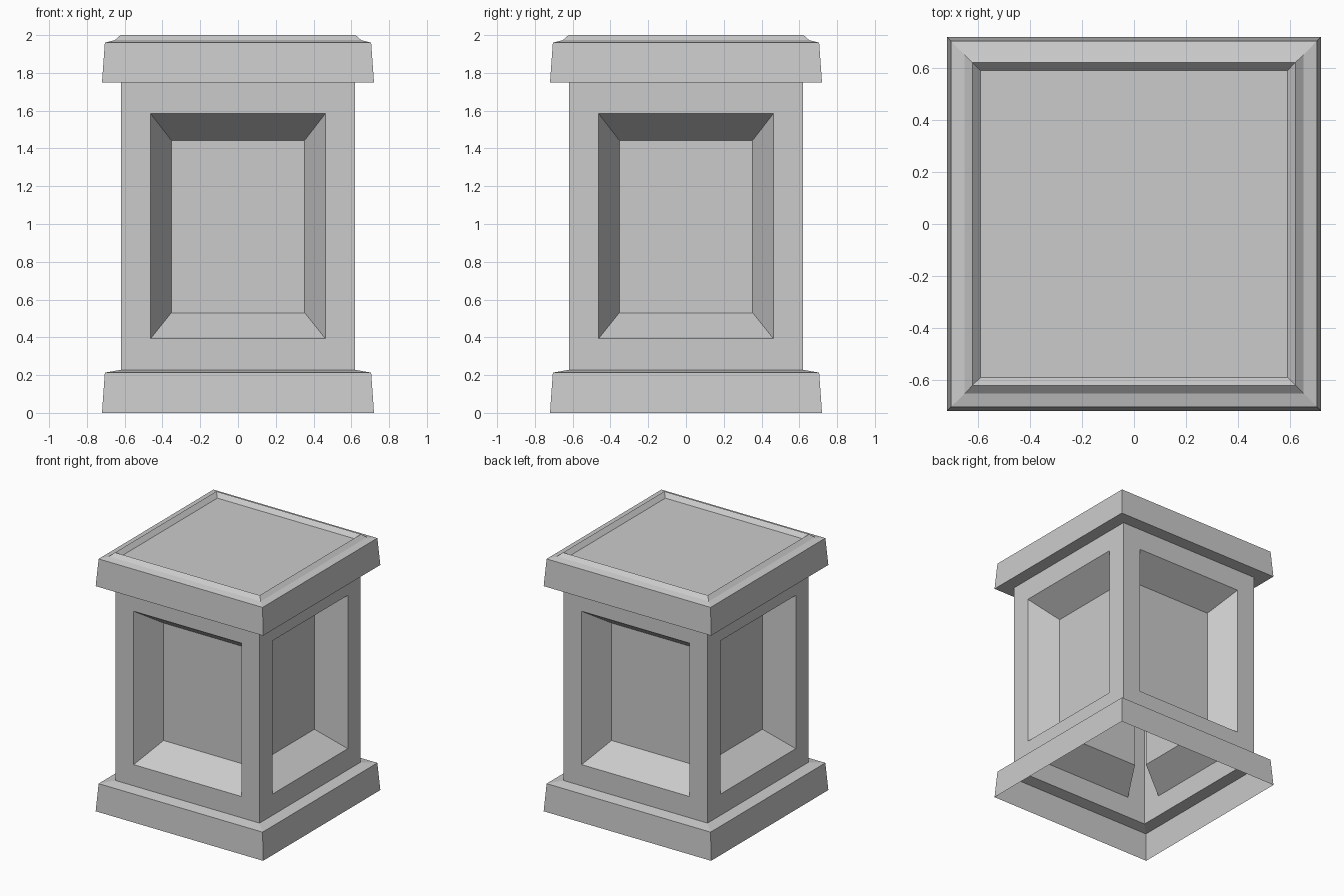
import bpy
import bmesh
from math import pi
from mathutils import Matrix

if "Cube" in bpy.data.objects:
    bpy.data.objects.remove(bpy.data.objects["Cube"])


def loft(bm, rings, close=False):
    """Bridge successive four-cornered rings; optionally fill the last one."""
    loops = [[bm.verts.new(p) for p in ring] for ring in rings]
    for a, b in zip(loops, loops[1:]):
        for i in range(4):
            j = (i + 1) % 4
            bm.faces.new((a[i], a[j], b[j], b[i]))
    if close:
        bm.faces.new(loops[-1])


def square(h, z):
    return [(-h, -h, z), (h, -h, z), (h, h, z), (-h, h, z)]


def upright(h, z0, z1, y):
    return [(-h, y, z0), (h, y, z0), (h, y, z1), (-h, y, z1)]


def finish(bm, name):
    bmesh.ops.remove_doubles(bm, verts=bm.verts, dist=0.0005)
    mesh = bpy.data.meshes.new(name)
    bm.to_mesh(mesh)
    bm.free()
    bpy.context.collection.objects.link(bpy.data.objects.new(name, mesh))


def moulding(name, profile, close=False):
    bm = bmesh.new()
    loft(bm, [square(h, z) for h, z in profile], close)
    finish(bm, name)


# Plinth: open underneath, tapered skirt and sloping ledge
moulding("plinth", [(0.72, 0), (0.705, 0.213), (0.62, 0.228)])

# Shaft: one deep bevelled panel, repeated on four sides
bm = bmesh.new()
for k in range(4):
    first = len(bm.verts)
    loft(bm, [upright(0.62, 0.228, 1.75, -0.62),
              upright(0.463, 0.393, 1.585, -0.62),
              upright(0.353, 0.53, 1.443, -0.41)], close=True)
    bm.verts.ensure_lookup_table()
    bmesh.ops.rotate(bm, verts=bm.verts[first:], cent=(0, 0, 0),
                     matrix=Matrix.Rotation(k * pi / 2, 3, 'Z'))
finish(bm, "panelled_shaft")

# Cap: flat underside, tapered edge, raised rim around a sunken top
moulding("cap", [(0.62, 1.75), (0.72, 1.75), (0.705, 1.96), (0.653, 1.973),
                 (0.622, 2.0), (0.592, 1.967)], close=True)
